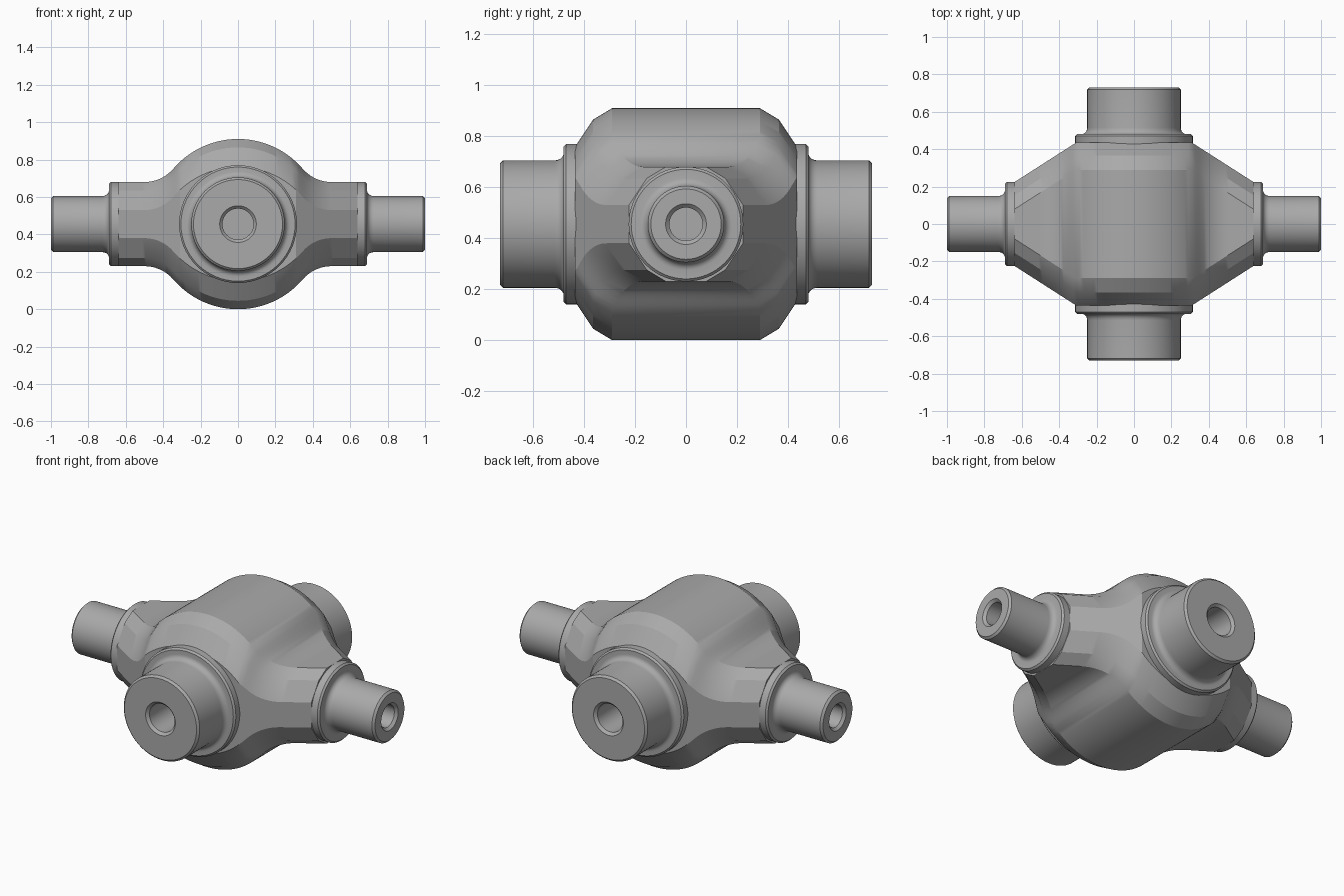
import bpy, bmesh, math
from mathutils import Matrix, Vector

old = bpy.data.objects.get("Cube")
if old:
    bpy.data.objects.remove(old, do_unlink=True)

steel = bpy.data.materials.new("grey_steel")
steel.use_nodes = True
GREY = (0.4, 0.4, 0.4, 1)
steel.diffuse_color = GREY
steel.node_tree.nodes["Principled BSDF"].inputs["Base Color"].default_value = GREY

MID = 0.455      # height of both axes, also the radius of the central barrel
FLAT = 0.225     # half height of the side arms


def skin(name, rings, matrix, caps=False):
    """Bridge equal closed rings of points into one smooth-shaded object."""
    bm = bmesh.new()
    loops = [[bm.verts.new(matrix @ Vector(p)) for p in ring] for ring in rings]
    for a, b in zip(loops, loops[1:]):
        for i in range(len(a)):
            j = (i + 1) % len(a)
            bm.faces.new((a[i], a[j], b[j], b[i]))
    if caps:
        bm.faces.new(loops[0])
        bm.faces.new(loops[-1])
    bmesh.ops.recalc_face_normals(bm, faces=bm.faces)
    mesh = bpy.data.meshes.new(name)
    bm.to_mesh(mesh)
    bm.free()
    mesh.materials.append(steel)
    obj = bpy.data.objects.new(name, mesh)
    bpy.context.collection.objects.link(obj)
    bpy.ops.object.select_all(action='DESELECT')
    obj.select_set(True)
    bpy.context.view_layer.objects.active = obj
    bpy.ops.object.shade_smooth_by_angle(angle=math.radians(25))
    return obj


def half_height(x):
    """Round barrel, blended by a fillet into the flat arms."""
    centre, fillet = 0.5, 0.203
    tangent = centre * MID / (MID + fillet)
    x = abs(x)
    if x < tangent:
        return math.sqrt(MID ** 2 - x ** 2)
    if x < centre:
        return FLAT + fillet - math.sqrt(fillet ** 2 - (centre - x) ** 2)
    return FLAT


def half_width(x):
    """Straight across the middle, tapering towards the arms."""
    t = max(0, (abs(x) - 0.31) / 0.32)
    return 0.435 - 0.205 * t


def section(x):
    h, w = half_height(x), half_width(x)
    quarter = [(w, h - 0.15), (w - 0.07, h - 0.045), (w - 0.145, h)]
    right = quarter + [(-y, z) for y, z in reversed(quarter)]
    return [(x, y, z) for y, z in right + [(-y, -z) for y, z in right]]


# Central housing
half = [0.31 * i / 16 for i in range(17)] + [0.31 + 0.33 * i / 20 for i in range(1, 21)]
stations = [-x for x in reversed(half[1:])] + half
skin("housing", [section(x) for x in stations], Matrix.Translation((0, 0, MID)), True)


def stub(name, angle, inner, step, end, collar, shaft, bore):
    """Collar, fillet, shaft and blind bore turned around one axis."""
    fillet = [(shaft + 0.03 * (1 - math.sin(a)), step + 0.035 * (1 - math.cos(a)))
              for a in (math.pi / 2 * i / 5 for i in range(6))]
    profile = [(collar - 0.01, inner), (collar, inner + 0.01),
               (collar, step - 0.01), (collar - 0.01, step)]
    profile += fillet
    profile += [(shaft, end - 0.012), (shaft - 0.012, end), (bore + 0.015, end),
                (bore, end - 0.015), (bore, inner)]
    n = 64
    rings = [[(d, r * math.cos(2 * math.pi * i / n), r * math.sin(2 * math.pi * i / n))
              for i in range(n)] for r, d in profile]
    turn = Matrix.Translation((0, 0, MID)) @ Matrix.Rotation(angle, 4, 'Z')
    skin(name, rings, turn)


# Wide shaft stubs front and back, narrow ones left and right
for name, turns in (("front", -1), ("back", 1)):
    stub(name + "_shaft", turns * math.pi / 2, 0.4, 0.48, 0.73, 0.315, 0.25, 0.083)
for name, turns in (("left", 0), ("right", 2)):
    stub(name + "_shaft", turns * math.pi / 2, 0.62, 0.69, 1.0, 0.225, 0.15, 0.065)
